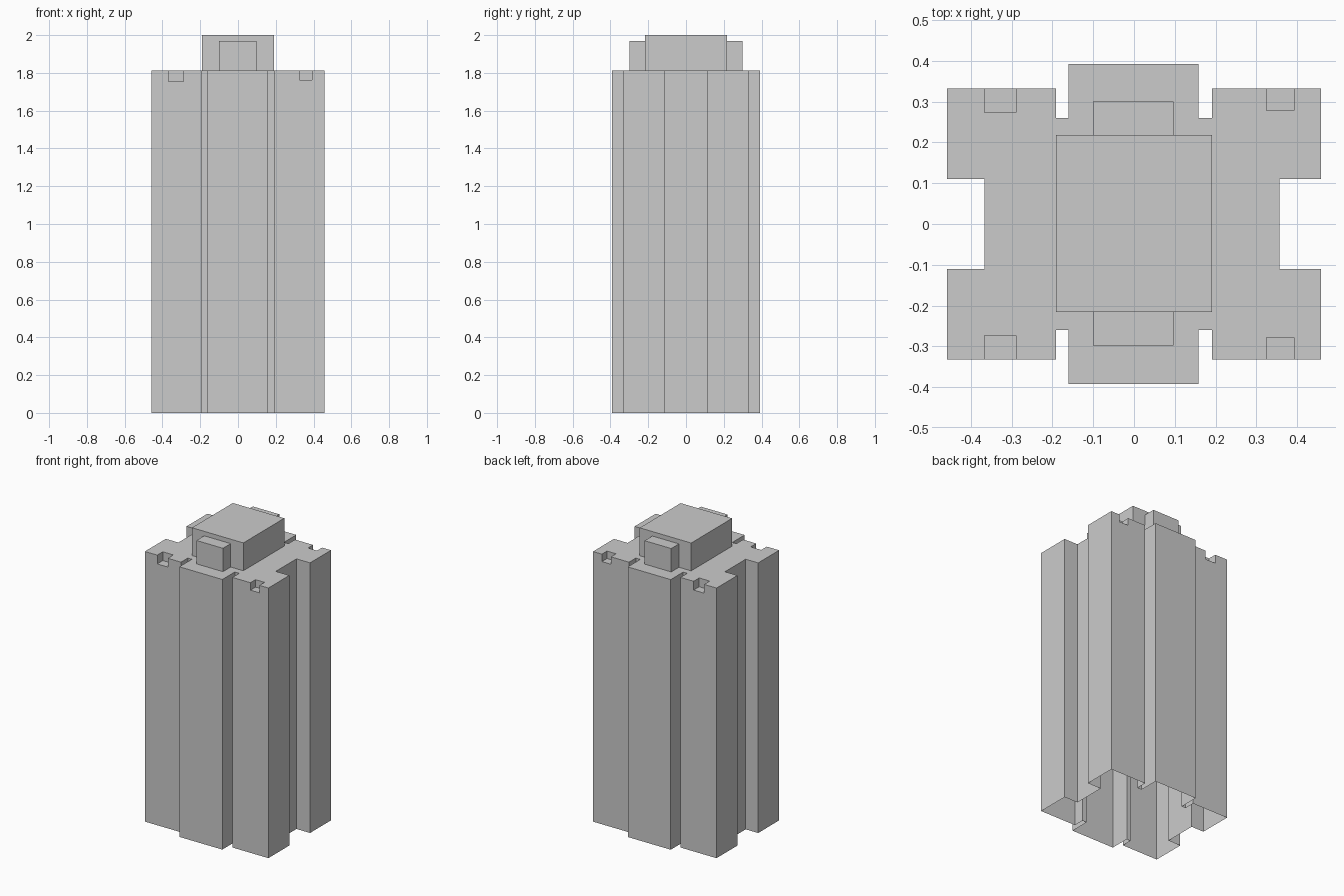
import bpy, bmesh

if "Cube" in bpy.data.objects:
    bpy.data.objects.remove(bpy.data.objects["Cube"])


def finish(bm, name):
    bmesh.ops.recalc_face_normals(bm, faces=bm.faces)
    mesh = bpy.data.meshes.new(name)
    bm.to_mesh(mesh)
    bm.free()
    obj = bpy.data.objects.new(name, mesh)
    bpy.context.collection.objects.link(obj)
    return obj


def add_prism(bm, outline, z0, z1):
    base = bm.faces.new([bm.verts.new((x, y, z0)) for x, y in outline])
    ext = bmesh.ops.extrude_face_region(bm, geom=[base], use_keep_orig=True)
    verts = [g for g in ext["geom"] if isinstance(g, bmesh.types.BMVert)]
    bmesh.ops.translate(bm, verts=verts, vec=(0, 0, z1 - z0))


def rect(x0, x1, y0, y1):
    return [(x0, y0), (x1, y0), (x1, y1), (x0, y1)]


def open_bottom(obj, z):
    # the tower is a shell: drop the hidden or open underside
    bm = bmesh.new()
    bm.from_mesh(obj.data)
    under = [f for f in bm.faces if all(abs(v.co.z - z) < 1e-4 for v in f.verts)]
    bmesh.ops.delete(bm, geom=under, context='FACES')
    bm.to_mesh(obj.data)
    bm.free()


ROOF = 1.813

# Tower shaft: quarter outline mirrored into the full plan
right_back = [(0.357, 0.11), (0.458, 0.11), (0.458, 0.332), (0.191, 0.332),
              (0.191, 0.26), (0.158, 0.26), (0.158, 0.392)]
left_back = [(-0.161, 0.392), (-0.161, 0.26), (-0.191, 0.26), (-0.191, 0.332),
             (-0.459, 0.332), (-0.459, 0.11), (-0.366, 0.11)]
back = right_back + left_back
plan = back + [(x, -y) for x, y in reversed(back)]
bm = bmesh.new()
add_prism(bm, plan, 0, ROOF)
shaft = finish(bm, "tower_shaft")

# Roof edge notches, front and back
bm = bmesh.new()
for x0, x1, depth, z in ((-0.367, -0.289, 0.273, 1.754), (0.325, 0.392, 0.278, 1.763)):
    for y0, y1 in ((depth, 0.4), (-0.4, -depth)):
        add_prism(bm, rect(x0, x1, y0, y1), z, 1.9)
cutter = finish(bm, "notch_cutter")
cutter.hide_render = True

cut = shaft.modifiers.new("notches", 'BOOLEAN')
cut.operation = 'DIFFERENCE'
cut.solver = 'EXACT'
cut.object = cutter
bpy.context.view_layer.objects.active = shaft
bpy.ops.object.modifier_apply(modifier=cut.name)
bpy.data.objects.remove(cutter)
open_bottom(shaft, 0)

# Rooftop plant room and its front and back annexes
for name, box, top in (("plant_room", (-0.191, 0.191, -0.216, 0.218), 2.0),
                       ("front_annex", (-0.1, 0.097, -0.298, -0.216), 1.97),
                       ("back_annex", (-0.1, 0.097, 0.218, 0.3), 1.97)):
    bm = bmesh.new()
    add_prism(bm, rect(*box), ROOF, top)
    open_bottom(finish(bm, name), ROOF)
